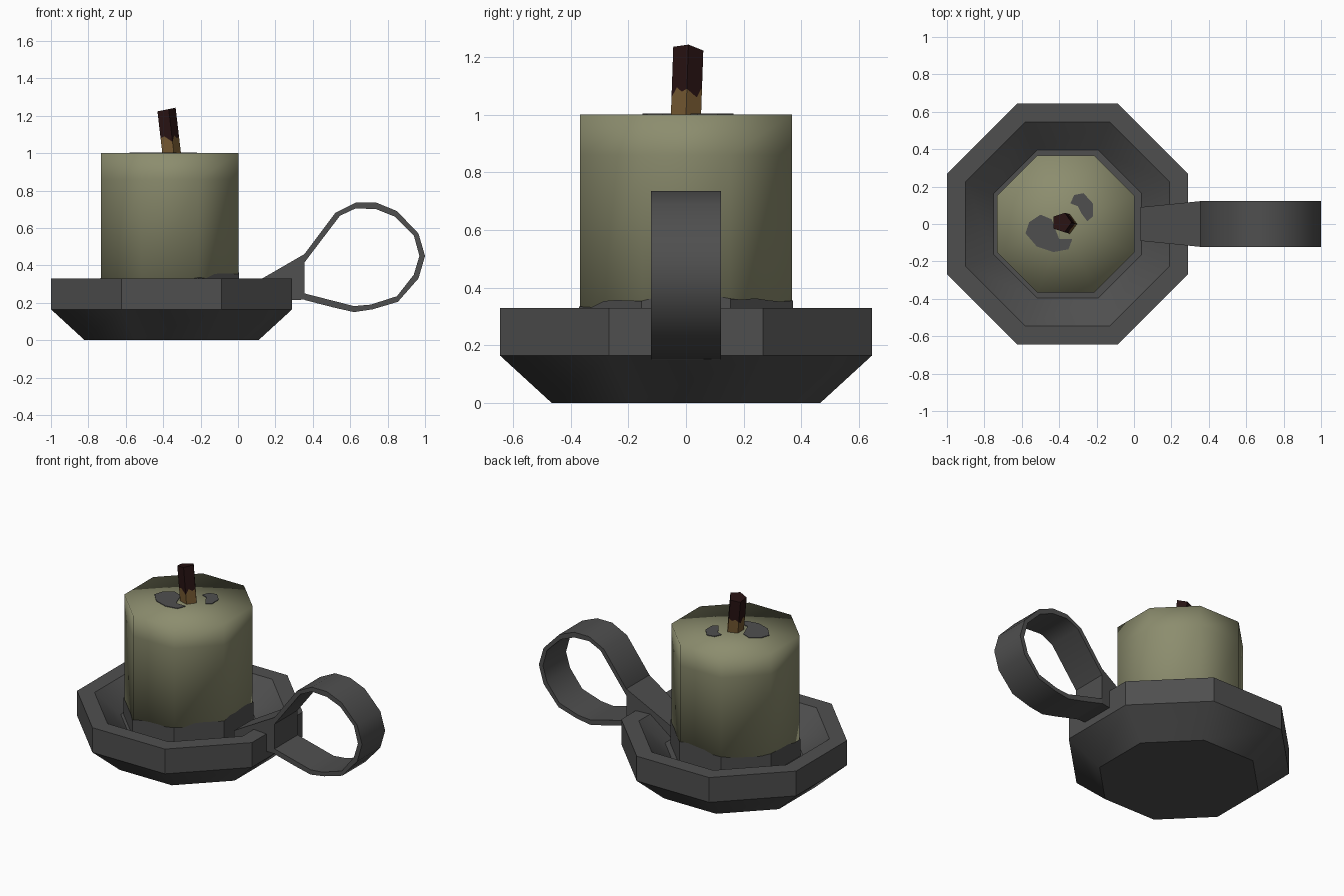
import bpy, bmesh, math, random
from mathutils import Vector

if "Cube" in bpy.data.objects:
    bpy.data.objects.remove(bpy.data.objects["Cube"])

random.seed(4)


def material(name, rgb):
    m = bpy.data.materials.new(name)
    m.diffuse_color = (*rgb, 1)
    m.use_nodes = True
    m.node_tree.nodes["Principled BSDF"].inputs["Base Color"].default_value = m.diffuse_color
    return m


IRON = material("dark iron grey", (0.078, 0.078, 0.078))
WAX = material("olive wax", (0.262, 0.266, 0.156))
CHAR = material("charred wick", (0.02, 0.006, 0.006))
TAN = material("tan wick", (0.17, 0.095, 0.03))


def make(name, verts, faces, mats, angle=None, recalc=True):
    me = bpy.data.meshes.new(name)
    me.from_pydata(verts, [], faces)
    bm = bmesh.new()
    bm.from_mesh(me)
    if recalc:
        bmesh.ops.recalc_face_normals(bm, faces=bm.faces)
    bm.to_mesh(me)
    bm.free()
    for m in mats:
        me.materials.append(m)
    if angle is not None:
        me.shade_smooth()
        me.set_sharp_from_angle(angle=math.radians(angle))
    ob = bpy.data.objects.new(name, me)
    bpy.context.collection.objects.link(ob)
    return ob


def octagon(cx, apothem, z):
    r = apothem / math.cos(math.pi / 8)
    return [(cx + r * math.cos(math.pi * (2 * i + 1) / 8),
             r * math.sin(math.pi * (2 * i + 1) / 8), z) for i in range(8)]


def loft(rings, caps=True):
    n = len(rings[0])
    verts = [v for ring in rings for v in ring]
    faces = [(k * n + i, k * n + (i + 1) % n, (k + 1) * n + (i + 1) % n, (k + 1) * n + i)
             for k in range(len(rings) - 1) for i in range(n)]
    if caps:
        faces += [tuple(range(n))[::-1], tuple(range(len(verts) - n, len(verts)))]
    return verts, faces


# Octagonal dish: outer profile, rim, sloped inside, floor
profile = [(0.465, 0), (0.645, 0.165), (0.645, 0.33), (0.545, 0.33), (0.395, 0.2)]
make("dish", *loft([octagon(-0.355, a, z) for a, z in profile]), [IRON], 36)

# Candle: fully smooth-shaded, with the top as a fan
CX = -0.365
verts, faces = loft([octagon(CX, 0.367, z) for z in (0.19, 0.86, 1.0)])
top = faces.pop()
verts.append((CX, 0, 1.0))
faces += [(top[i], top[(i + 1) % 8], len(verts) - 1) for i in range(8)]
make("candle", verts, faces, [WAX], 180)

# Ragged soot band round the foot of the candle
corners = [Vector(p) for p in octagon(CX, 0.371, 0.19)]
low, high = [], []
for i in range(8):
    for s in range(5):
        p = corners[i].lerp(corners[(i + 1) % 8], s / 5)
        d = (p - Vector((CX, 0, 0.19))).normalized()
        h = 0.335 + 0.03 * max(d.x, -0.5) + 0.012 * d.y + random.uniform(-0.01, 0.01)
        low.append(tuple(p))
        high.append((p.x, p.y, h))
make("soot_band", *loft([low, high], caps=False), [IRON])

# Soot patches on the candle top
patches = [
    [(-.58, -.05), (-.52, -.12), (-.43, -.15), (-.35, -.135), (-.33, -.08), (-.40, -.08),
     (-.42, -.03), (-.44, .025), (-.50, .05), (-.56, .01)],
    [(-.34, .11), (-.30, .095), (-.28, .055), (-.25, .015), (-.22, .04), (-.22, .11),
     (-.27, .165), (-.32, .155)],
]
for k, pts in enumerate(patches):
    make(f"soot_patch_{k + 1}",
         *loft([[(x, y, z) for x, y in pts] for z in (0.999, 1.004)]), [IRON])

# Leaning five-sided wick, ragged char line, slanted end
penta = [Vector((math.cos(math.tau * i / 5), math.sin(math.tau * i / 5))) * 0.055 for i in range(5)]
section = [penta[i].lerp(penta[(i + 1) % 5], s / 3) for i in range(5) for s in range(3)]


def wick_ring(height):
    ring = []
    for i, p in enumerate(section):
        z = height(i, p)
        t = (z - 1) / 0.23
        ring.append((-0.36 + p.x - 0.027 * t, p.y + 0.008 * t, z))
    return ring


jag = [1.09, 1.06, 1.08, 1.075, 1.095]
wick = make("wick", *loft([wick_ring(lambda i, p: 0.98),
                           wick_ring(lambda i, p: jag[i * 3 % 5]),
                           wick_ring(lambda i, p: 1.232 + 0.2 * p.x - 0.25 * max(p.y, 0))]),
            [TAN, CHAR])
for f in wick.data.polygons:
    f.material_index = int(f.center.z > 1.1)

# Finger loop: outer and inner outlines swept across the width
outer = [(.355, .46), (.52, .68), (.63, .735), (.74, .735), (.85, .69), (.965, .57), (1.0, .45),
         (.965, .33), (.855, .205), (.72, .165), (.62, .15), (.51, .175), (.355, .215)]
inner = [(.355, .415), (.545, .665), (.63, .705), (.74, .70), (.84, .66), (.94, .56), (.97, .45),
         (.94, .35), (.85, .235), (.71, .19), (.62, .182), (.53, .205), (.355, .25)]
W = 0.122
sections = [[(o[0], -W, o[1]), (o[0], W, o[1]), (i[0], W, i[1]), (i[0], -W, i[1])]
            for o, i in zip(outer, inner)]
make("finger_loop", *loft(sections), [IRON], 40)

# Tapered neck joining the loop to the dish, passing over the rim
neck = [[(x, -w, lo), (x, w, lo), (x, w, hi), (x, -w, hi)]
        for x, w, lo, hi in ((0.035, 0.09, 0.2, 0.275), (0.355, W, 0.217, 0.46))]
make("handle_neck", *loft(neck), [IRON])
